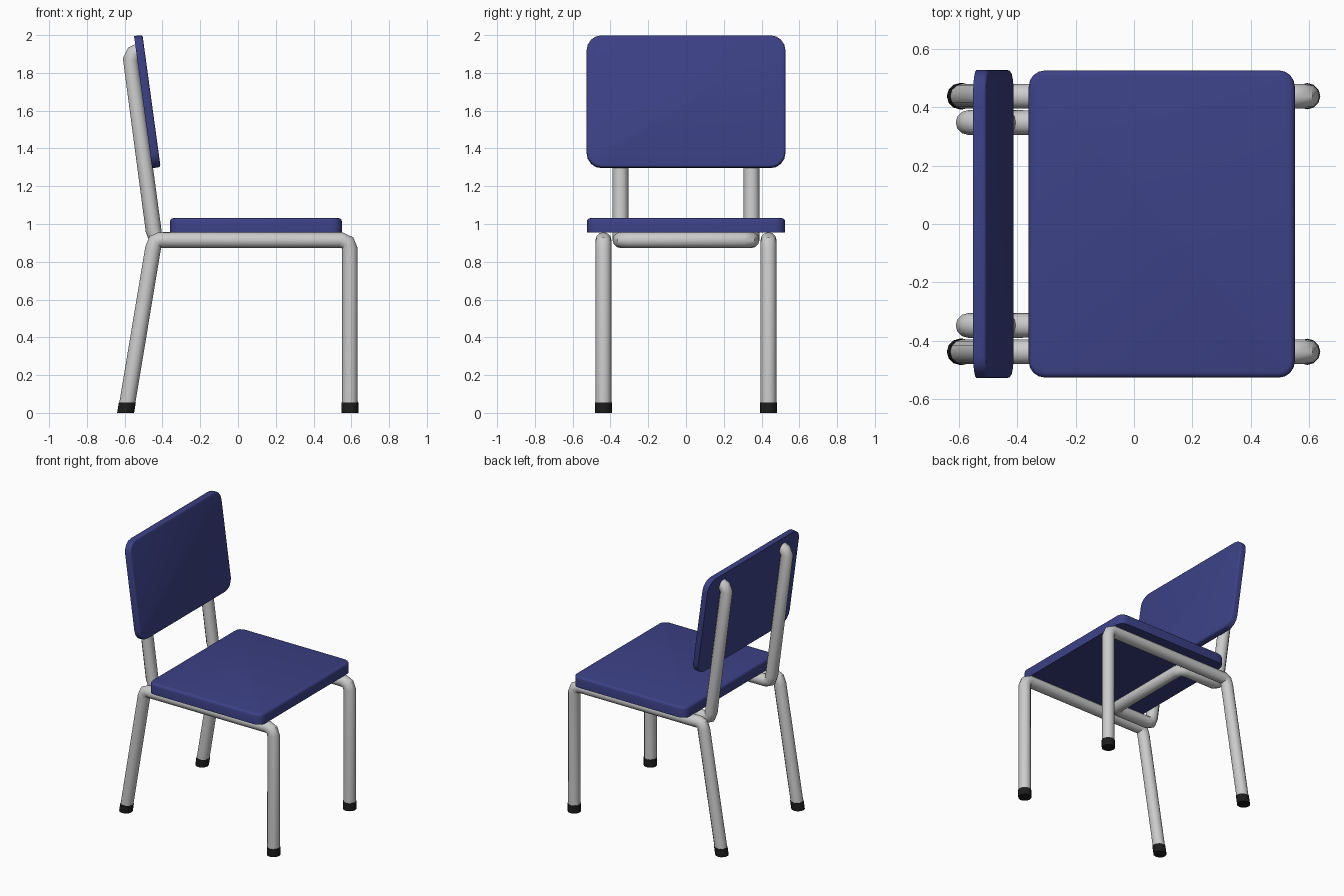
import bpy, bmesh
from math import radians
from mathutils import Matrix

if "Cube" in bpy.data.objects:
    bpy.data.objects.remove(bpy.data.objects["Cube"])


def material(name, rgb):
    m = bpy.data.materials.new(name)
    m.diffuse_color = (*rgb, 1)
    m.use_nodes = True
    m.node_tree.nodes["Principled BSDF"].inputs["Base Color"].default_value = m.diffuse_color
    return m


BLUE = material("blue_plastic", (0.045, 0.053, 0.24))
BLACK = material("black_rubber", (0.012, 0.012, 0.012))


def smooth(ob, angle=40):
    bpy.ops.object.select_all(action='DESELECT')
    ob.select_set(True)
    bpy.context.view_layer.objects.active = ob
    if ob.type == 'CURVE':
        bpy.ops.object.convert(target='MESH')
        ob = bpy.context.object
    bpy.ops.object.shade_smooth_by_angle(angle=radians(angle))


def link(name, data):
    ob = bpy.data.objects.new(name, data)
    bpy.context.collection.objects.link(ob)
    return ob


def tube(name, points, radius=0.042):
    cu = bpy.data.curves.new(name, 'CURVE')
    cu.dimensions = '3D'
    cu.bevel_depth = radius
    cu.bevel_resolution = 4
    cu.use_fill_caps = True
    sp = cu.splines.new('POLY')
    sp.points.add(len(points) - 1)
    for p, co in zip(sp.points, points):
        p.co = (*co, 1)
    smooth(link(name, cu))


def mesh_object(name, bm, mat):
    me = bpy.data.meshes.new(name)
    bm.to_mesh(me)
    bm.free()
    me.materials.append(mat)
    ob = link(name, me)
    smooth(ob)
    return ob


def panel(name, size, corner, edge, matrix):
    """Slab with rounded corners and a softened upper rim."""
    bm = bmesh.new()
    bmesh.ops.create_cube(bm, size=1, matrix=Matrix.Diagonal((*size, 1)))
    upright = [e for e in bm.edges
               if abs(e.verts[0].co.z - e.verts[1].co.z) > size[2] / 2]
    bmesh.ops.bevel(bm, geom=upright, offset=corner, segments=4,
                    profile=0.5, affect='EDGES')
    rim = [e for e in bm.edges if all(v.co.z > size[2] * 0.49 for v in e.verts)]
    bmesh.ops.bevel(bm, geom=rim, offset=edge, segments=3,
                    profile=0.5, affect='EDGES')
    bm.transform(matrix)
    mesh_object(name, bm, BLUE)


def foot_cap(name, x, y, slope):
    """Rubber foot, sheared to follow the leg while staying flat on the floor."""
    bm = bmesh.new()
    bmesh.ops.create_cone(bm, cap_ends=True, segments=12, radius1=0.045,
                          radius2=0.045, depth=0.056)
    for v in bm.verts:
        v.co.z += 0.028
        v.co.x += x + slope * v.co.z
        v.co.y += y
    mesh_object(name, bm, BLACK)


# Side frames: front leg, seat rail and splayed rear leg in one bent tube
SLOPE = 0.168
side = [(0.592, 0.02), (0.592, 0.865), (0.580, 0.900), (0.545, 0.915),
        (-0.415, 0.915), (-0.438, 0.906), (-0.450, 0.870),
        (-0.595 + SLOPE * 0.02, 0.02)]
for label, y in (("right", -0.437), ("left", 0.437)):
    tube(f"{label}_side_frame", [(x, y, z) for x, z in side])
    foot_cap(f"{label}_front_foot", 0.592, y, 0)
    foot_cap(f"{label}_rear_foot", -0.595, y, SLOPE)

# Back frame: two uprights joined by a U under the seat
half = [(-0.528, 0.347, 1.913), (-0.553, 0.347, 1.903), (-0.568, 0.347, 1.870),
        (-0.447, 0.347, 0.965), (-0.435, 0.347, 0.926), (-0.405, 0.347, 0.915),
        (-0.165, 0.347, 0.915), (-0.132, 0.334, 0.915), (-0.120, 0.300, 0.915)]
tube("back_frame", half + [(x, -y, z) for x, y, z in reversed(half)])

# Seat and tilted backrest
panel("seat", (0.91, 1.05, 0.077), 0.055, 0.018,
      Matrix.Translation((0.095, 0, 0.9925)))
panel("backrest", (0.706, 1.052, 0.045), 0.08, 0.012,
      Matrix.Translation((-0.48, 0, 1.648)) @ Matrix.Rotation(radians(82.2), 4, 'Y'))
